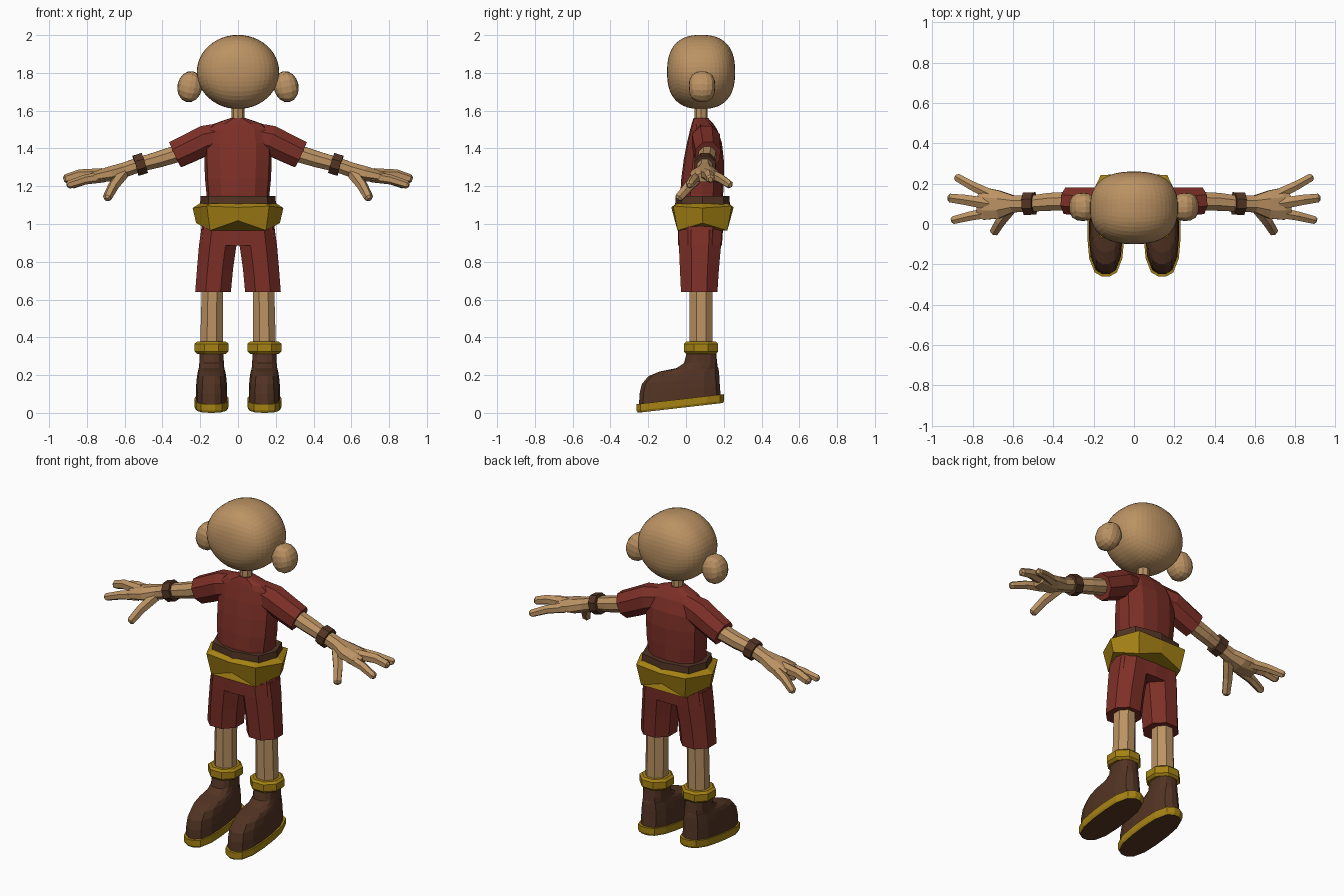
import bpy, bmesh, math
from mathutils import Vector


def material(name, rgb):
    m = bpy.data.materials.new(name)
    m.diffuse_color = (*rgb, 1)
    return m


SKIN = material("tan skin", (0.50, 0.29, 0.125))
RED = material("dark red cloth", (0.205, 0.029, 0.02))
GOLD = material("gold trim", (0.38, 0.225, 0.007))
BROWN = material("brown leather", (0.085, 0.034, 0.017))


def finish(bm, name, mats, mirror=False):
    bmesh.ops.recalc_face_normals(bm, faces=bm.faces)
    me = bpy.data.meshes.new(name)
    bm.to_mesh(me)
    bm.free()
    ob = bpy.data.objects.new(name, me)
    bpy.context.collection.objects.link(ob)
    for m in mats:
        me.materials.append(m)
    if mirror:
        ob.modifiers.new("mirror", 'MIRROR')
    return ob


def loft(name, rings, mat, mirror=False):
    """Skin a list of point rings and cap both ends."""
    bm = bmesh.new()
    vs = [[bm.verts.new(p) for p in r] for r in rings]
    n = len(vs[0])
    for a, b in zip(vs, vs[1:]):
        for i in range(n):
            j = (i + 1) % n
            bm.faces.new((a[i], a[j], b[j], b[i]))
    bm.faces.new(vs[0])
    bm.faces.new(vs[-1])
    return finish(bm, name, [mat], mirror)


def unit_ring(n, power=2.0, turn=0.0):
    out = []
    for i in range(n):
        t = 2 * math.pi * (i + turn) / n
        c, s = math.cos(t), math.sin(t)
        k = (abs(c) ** power + abs(s) ** power) ** (-1 / power)
        out.append((c * k, s * k))
    return out


def stack(name, levels, mat, n=8, power=2.0, turn=0.0, mirror=False, slope=0.0):
    """Levels: z, x centre, x half width, front y, back y."""
    rings = []
    for k, (z, cx, hx, y0, y1) in enumerate(levels):
        tilt = slope * (1 - k / (len(levels) - 1)) if slope > 0 else -slope
        ring = []
        for c, s in unit_ring(n, power, turn):
            y = (y0 + y1) / 2 + s * (y1 - y0) / 2
            ring.append((cx + c * hx, y, z + tilt * (y + 0.26)))
        rings.append(ring)
    return loft(name, rings, mat, mirror)


def tube(name, path, mat, n=8, power=2.0, turn=0.5):
    """Mirrored tube. Path: x, y, z, flat radius, upright radius."""
    pts = [Vector(p[:3]) for p in path]
    rings = []
    for i, p in enumerate(path):
        d = (pts[min(i + 1, len(pts) - 1)] - pts[max(i - 1, 0)]).normalized()
        side = d.cross(Vector((0, 0, 1))).normalized()
        up = side.cross(d)
        rings.append([pts[i] + side * c * p[3] + up * s * p[4]
                      for c, s in unit_ring(n, power, turn)])
    return loft(name, rings, mat, True)


def ball(name, centre, size, mat, cuts, power, mirror=False, tilt=0.0):
    """Cube sphere, flattened along y by the power."""
    bm = bmesh.new()
    bmesh.ops.create_cube(bm, size=2)
    bmesh.ops.subdivide_edges(bm, edges=bm.edges[:], cuts=cuts, use_grid_fill=True)
    for v in bm.verts:
        p = Vector([math.tan(a * math.pi / 4) for a in v.co])
        k = (math.hypot(p.x, p.z) ** power + abs(p.y) ** power) ** (1 / power)
        x, y, z = (p[i] / k * size[i] for i in range(3))
        c, s = math.cos(tilt), math.sin(tilt)
        v.co = Vector(centre) + Vector((x * c + z * s, y, z * c - x * s))
    return finish(bm, name, [mat], mirror)


# Head, ears, neck
ball("head", (0, 0.08, 1.805), (0.218, 0.18, 0.196), SKIN, 11, 2.5)
ball("ear", (0.255, 0.085, 1.727), (0.066, 0.07, 0.083), SKIN, 3, 2.6, True, -0.2)
stack("neck", [(1.53, 0, 0.034, 0.045, 0.115), (1.64, 0, 0.034, 0.045, 0.115)], SKIN, 8)

# Shirt
stack("shirt_body", [
    (1.10, 0, 0.165, -0.03, 0.195), (1.16, 0, 0.167, -0.03, 0.197),
    (1.24, 0, 0.175, -0.025, 0.20), (1.34, 0, 0.178, -0.012, 0.20),
    (1.43, 0, 0.178, 0.005, 0.19), (1.50, 0, 0.165, 0.022, 0.165),
    (1.53, 0, 0.13, 0.03, 0.145), (1.56, 0, 0.042, 0.04, 0.118)],
    RED, 12, 2.6)
tube("sleeve", [(0.08, 0.10, 1.465, 0.06, 0.075), (0.17, 0.105, 1.445, 0.078, 0.082),
                (0.25, 0.11, 1.405, 0.074, 0.08), (0.332, 0.115, 1.367, 0.07, 0.077)],
     RED, 8, 2.3)

# Arms, wrist bands, hands
tube("arm", [(0.28, 0.115, 1.385, 0.05, 0.05), (0.42, 0.11, 1.342, 0.048, 0.046),
             (0.52, 0.10, 1.315, 0.042, 0.042), (0.60, 0.10, 1.287, 0.046, 0.042),
             (0.67, 0.097, 1.266, 0.075, 0.044), (0.74, 0.10, 1.252, 0.086, 0.034),
             (0.775, 0.103, 1.245, 0.07, 0.024)], SKIN, 8)
tube("wrist_band", [(0.494, 0.102, 1.323, 0.06, 0.06), (0.542, 0.10, 1.308, 0.06, 0.06)],
     BROWN, 8)


def finger(name, a, b, c, r):
    a, b, c = Vector(a), Vector(b), Vector(c)
    tip = c - (c - b).normalized() * 0.012
    tube(name, [(*a, r * 1.15, r * 1.15), (*b, r, r),
                (*tip, r * 0.85, r * 0.85), (*c, r * 0.45, r * 0.45)], SKIN, 6)


finger("back_finger", (0.71, 0.145, 1.255), (0.80, 0.188, 1.238), (0.885, 0.235, 1.205), 0.026)
finger("middle_finger", (0.72, 0.10, 1.262), (0.84, 0.12, 1.26), (0.922, 0.13, 1.235), 0.029)
finger("front_finger", (0.71, 0.058, 1.25), (0.81, 0.04, 1.235), (0.905, 0.017, 1.205), 0.026)
finger("thumb", (0.61, 0.08, 1.265), (0.66, 0.015, 1.20), (0.697, -0.045, 1.13), 0.029)

# Belt and pointed sash
stack("belt", [(1.05, 0, 0.205, -0.06, 0.235), (1.147, 0, 0.198, -0.055, 0.23)],
      BROWN, 8, 2.8)
top, bottom = [], []
for i in range(8):
    t = i * math.pi / 4
    kind = (0 if i % 4 == 0 else 1 if i % 2 else 2)      # side, corner, centre
    sx = round(math.cos(t), 3) and math.copysign(1, math.cos(t))
    sy = round(math.sin(t), 3) and math.copysign(1, math.sin(t))
    top.append((sx * (0.24, 0.165, 0)[kind], 0.087 + sy * (0, 0.155, 0.165)[kind],
                (1.085, 1.095, 1.088)[kind]))
    bottom.append((sx * (0.222, 0.148, 0)[kind], 0.087 + sy * (0, 0.132, 0.145)[kind],
                   (1.005, 0.966, 1.018)[kind]))
rim = [(x * 0.85, 0.087 + (y - 0.087) * 0.85, 1.108) for x, y, z in top]
loft("sash", [bottom, top, rim], GOLD)

# Shorts
stack("shorts_hips", [(0.885, 0, 0.205, -0.042, 0.19), (1.03, 0, 0.188, -0.045, 0.20)],
      RED, 12, 3)
stack("shorts_leg", [(0.64, 0.132, 0.098, -0.03, 0.17), (0.76, 0.122, 0.099, -0.036, 0.178),
                     (0.89, 0.107, 0.103, -0.042, 0.19), (0.97, 0.10, 0.098, -0.044, 0.195)],
      RED, 8, 2.6, 0.5, True)

# Legs and ankle cuffs
stack("leg", [(0.33, 0.14, 0.066, 0.014, 0.146), (0.68, 0.135, 0.061, 0.014, 0.146)],
      SKIN, 8, 2.0, 0.5, True)
stack("ankle_cuff", [(0.312, 0.14, 0.082, -0.005, 0.165), (0.325, 0.14, 0.097, -0.018, 0.178),
                     (0.366, 0.14, 0.097, -0.018, 0.178), (0.378, 0.14, 0.082, -0.005, 0.165)],
      GOLD, 8, 2.0, 0.5, True)

# Boots
stack("boot", [(0.035, 0.14, 0.083, -0.25, 0.185), (0.10, 0.14, 0.083, -0.247, 0.18),
               (0.15, 0.14, 0.08, -0.235, 0.178), (0.19, 0.14, 0.075, -0.20, 0.175),
               (0.213, 0.14, 0.07, -0.14, 0.172), (0.23, 0.14, 0.067, -0.05, 0.168),
               (0.26, 0.14, 0.065, -0.01, 0.165), (0.34, 0.14, 0.064, 0.008, 0.158)],
      BROWN, 16, 2.7, 0.5, True, slope=0.12)

# Tilted soles: gold rim, brown underside
sole = stack("boot_sole", [(0.0, 0.14, 0.086, -0.255, 0.197), (0.012, 0.14, 0.091, -0.262, 0.203),
                           (0.046, 0.14, 0.091, -0.262, 0.203)],
             GOLD, 16, 2.8, 0.5, True, slope=-0.115)
sole.data.materials.append(BROWN)
for f in sole.data.polygons:
    if f.normal.z < -0.95:
        f.material_index = 1
